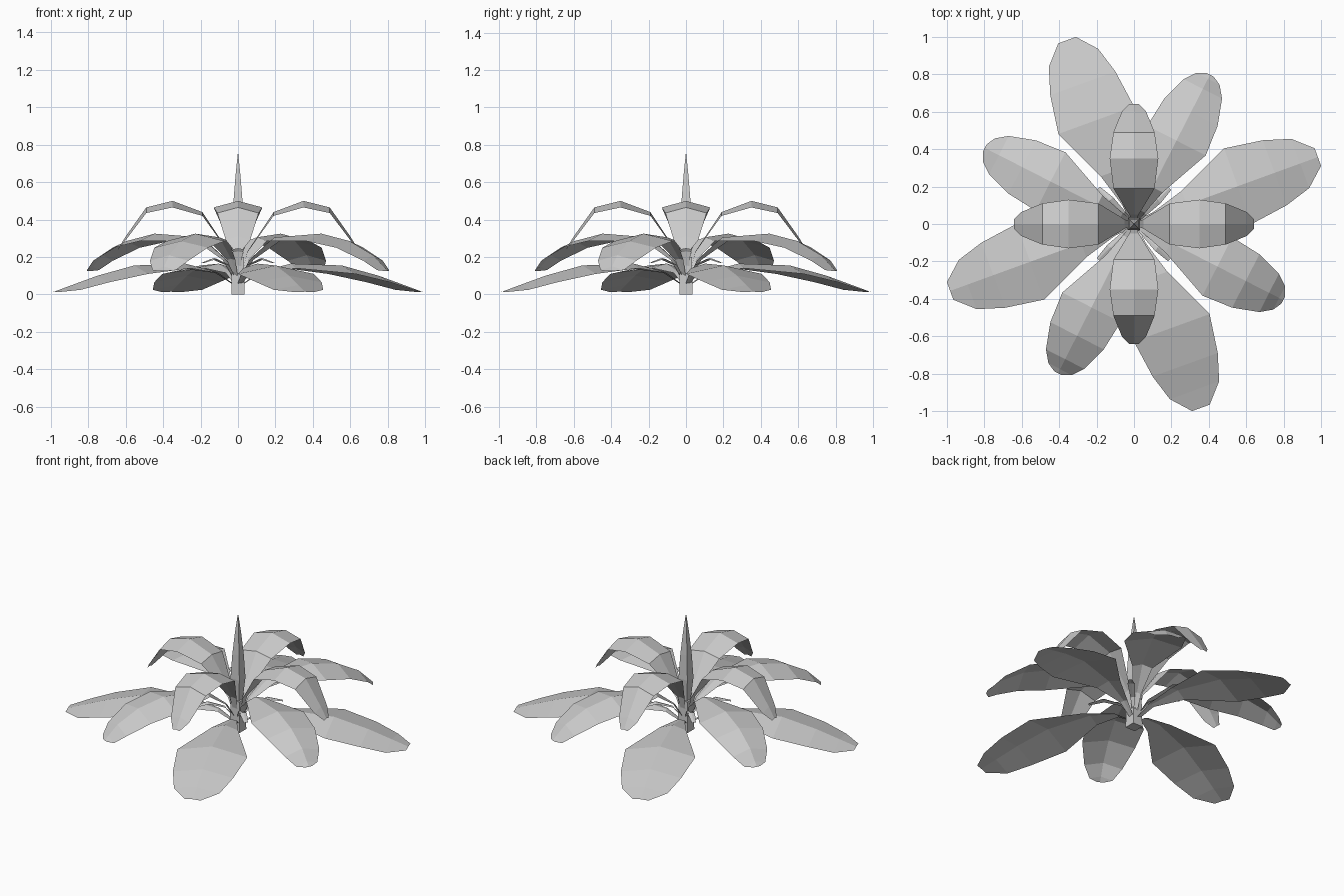
import bpy, bmesh, math
from mathutils import Matrix, Vector

cube = bpy.data.objects.get("Cube")
if cube:
    bpy.data.objects.remove(cube, do_unlink=True)

grey = bpy.data.materials.new("plain_grey")
grey.use_nodes = True
grey.diffuse_color = (0.6, 0.6, 0.6, 1)
grey.node_tree.nodes["Principled BSDF"].inputs["Base Color"].default_value = (0.6, 0.6, 0.6, 1)


def add_object(name, bm):
    mesh = bpy.data.meshes.new(name)
    bm.to_mesh(mesh)
    bm.free()
    mesh.materials.append(grey)
    obj = bpy.data.objects.new(name, mesh)
    bpy.context.collection.objects.link(obj)


def leaf(name, profile, angle):
    """Folded leaf: rows of (reach, ridge height, half width, edge drop)."""
    bm = bmesh.new()
    turn = Matrix.Rotation(math.radians(angle), 3, 'Z')
    rows = []
    for reach, height, half, drop in profile:
        rows.append([bm.verts.new(turn @ Vector((reach, side * half, height - abs(side) * drop)))
                     for side in (-1, 0, 1)])
    for a, b in zip(rows, rows[1:]):
        for i in (0, 1):
            bm.faces.new((a[i], b[i], b[i + 1], a[i + 1]))
    add_object(name, bm)


def column(name, rings, sides):
    """Faceted column from (radius, height) rings."""
    bm = bmesh.new()
    loops = []
    for radius, height in rings:
        loops.append([bm.verts.new((radius * math.cos(math.tau * (i + 0.5) / sides),
                                    radius * math.sin(math.tau * (i + 0.5) / sides), height))
                      for i in range(sides)])
    for a, b in zip(loops, loops[1:]):
        for i in range(sides):
            j = (i + 1) % sides
            bm.faces.new((a[i], a[j], b[j], b[i]))
    bm.faces.new(loops[0][::-1])
    bm.faces.new(loops[-1])
    add_object(name, bm)


# Leaf tiers: first direction in degrees, then the profile from root to tip
tiers = {
    "upper_leaf": (0, [(0.02, 0.10, 0.012, 0.0), (0.05, 0.23, 0.025, 0.005),
                       (0.19, 0.44, 0.11, 0.02), (0.35, 0.50, 0.13, 0.035),
                       (0.49, 0.465, 0.11, 0.03), (0.60, 0.31, 0.065, 0.02),
                       (0.64, 0.245, 0.025, 0.005)]),
    "middle_leaf": (63, [(0.02, 0.08, 0.012, 0.0), (0.08, 0.19, 0.025, 0.005),
                         (0.22, 0.305, 0.06, 0.02), (0.50, 0.325, 0.175, 0.04),
                         (0.67, 0.285, 0.16, 0.035), (0.81, 0.21, 0.115, 0.03),
                         (0.87, 0.15, 0.07, 0.02), (0.895, 0.125, 0.02, 0.0)]),
    "lower_leaf": (20, [(0.02, 0.05, 0.012, 0.0), (0.12, 0.12, 0.025, 0.005),
                        (0.30, 0.165, 0.08, 0.025), (0.59, 0.155, 0.215, 0.045),
                        (0.80, 0.10, 0.185, 0.035), (0.945, 0.05, 0.14, 0.025),
                        (1.045, 0.015, 0.05, 0.003)]),
    "inner_leaf": (45, [(0.02, 0.08, 0.008, 0.0), (0.08, 0.16, 0.014, 0.003),
                        (0.18, 0.195, 0.022, 0.005), (0.27, 0.17, 0.012, 0.002)]),
}
for name, (start, profile) in tiers.items():
    for quarter in range(4):
        leaf(f"{name}_{quarter + 1}", profile, start + 90 * quarter)

# Short stalk and the closed central shoot
column("stalk", [(0.05, 0.0), (0.045, 0.2)], 4)
column("central_shoot", [(0.02, 0.12), (0.045, 0.34), (0.034, 0.5),
                         (0.018, 0.64), (0.002, 0.75)], 4)
